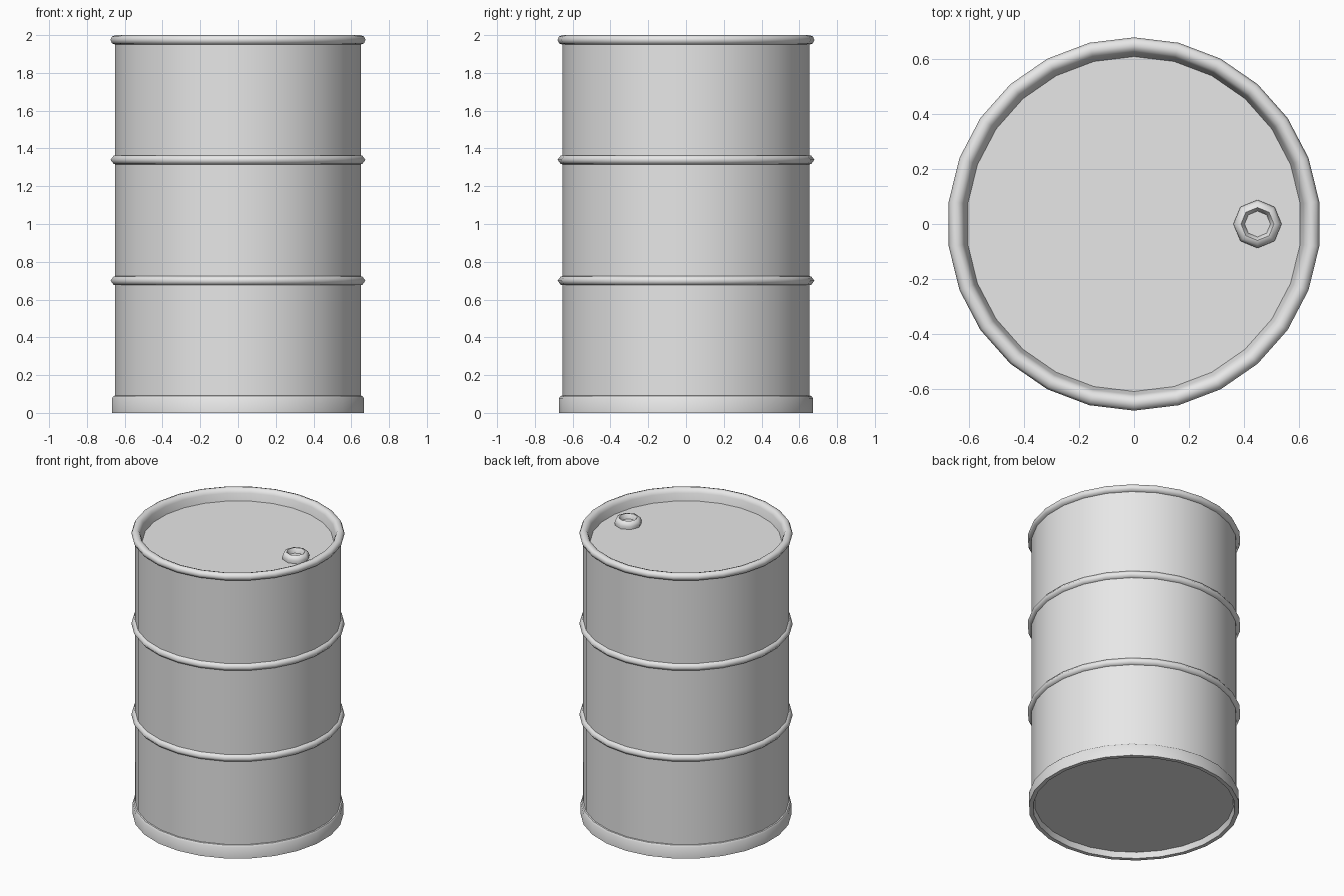
import bpy, bmesh, math

SIDES = 26

if "Cube" in bpy.data.objects:
    bpy.data.objects.remove(bpy.data.objects["Cube"])

steel = bpy.data.materials.new("plain grey steel")
steel.use_nodes = True
grey = (0.8, 0.8, 0.8, 1)
steel.diffuse_color = grey
steel.node_tree.nodes["Principled BSDF"].inputs["Base Color"].default_value = grey


def lathe(name, profile, sides=SIDES, centre=(0, 0), ring=False, sharp=40):
    """Turn (radius, z) points around z; a ring closes on itself, otherwise ends are capped."""
    bm = bmesh.new()
    loops = []
    for radius, z in profile:
        loop = []
        for i in range(sides):
            a = math.pi / 2 + math.tau * i / sides
            loop.append(bm.verts.new((centre[0] + radius * math.cos(a),
                                      centre[1] + radius * math.sin(a), z)))
        loops.append(loop)
    pairs = list(zip(loops, loops[1:]))
    if ring:
        pairs.append((loops[-1], loops[0]))
    else:
        bm.faces.new(loops[0])
        bm.faces.new(loops[-1])
    for low, high in pairs:
        for i in range(sides):
            j = (i + 1) % sides
            bm.faces.new((low[i], low[j], high[j], high[i]))
    bmesh.ops.recalc_face_normals(bm, faces=bm.faces)
    mesh = bpy.data.meshes.new(name)
    bm.to_mesh(mesh)
    bm.free()
    mesh.materials.append(steel)
    obj = bpy.data.objects.new(name, mesh)
    bpy.context.collection.objects.link(obj)
    bpy.ops.object.select_all(action="DESELECT")
    obj.select_set(True)
    bpy.context.view_layer.objects.active = obj
    bpy.ops.object.shade_smooth_by_angle(angle=math.radians(sharp))
    return obj


# Drum wall with the sunken lid and the raised base plate
lathe("drum_body", [(0.655, 0.04), (0.655, 1.92)])

# Rolled top rim, sloping inside down to the lid
lathe("top_rim", [(0.655, 1.92), (0.655, 1.95), (0.672, 1.956), (0.68, 1.975),
                  (0.672, 1.993), (0.652, 2.0), (0.632, 1.993), (0.622, 1.97),
                  (0.61, 1.92)], ring=True, sharp=60)

# Two rolling hoops
for label, z in (("lower", 0.70), ("upper", 1.34)):
    lathe(label + "_hoop", [(0.65, z - 0.025), (0.663, z - 0.022), (0.68, z),
                            (0.663, z + 0.022), (0.65, z + 0.025)],
          ring=True, sharp=75)

# Foot band
lathe("bottom_band", [(0.65, 0.092), (0.664, 0.09), (0.672, 0.078), (0.672, 0),
                      (0.645, 0), (0.635, 0.045), (0.65, 0.045)], ring=True)

# Bung: a low octagonal collar with a sunken plug
lathe("bung", [(0.085, 1.915), (0.088, 1.94), (0.078, 1.963), (0.06, 1.968),
               (0.052, 1.955), (0.047, 1.935)], sides=8, centre=(0.45, 0), sharp=60)
